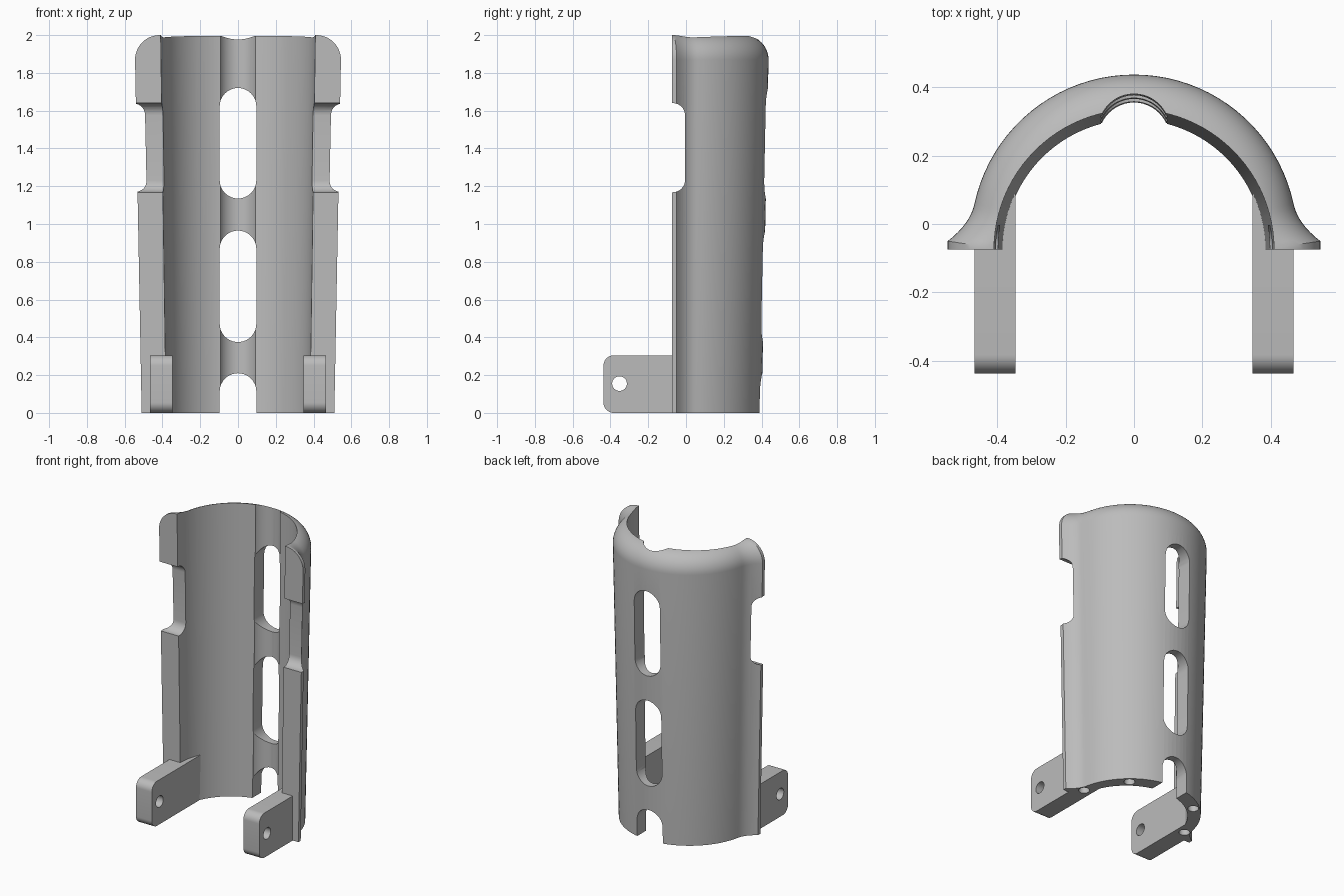
import bpy, bmesh
from math import sin, cos, pi, radians
from mathutils import Vector

cube = bpy.data.objects.get("Cube")
if cube:
    bpy.data.objects.remove(cube, do_unlink=True)

grey = bpy.data.materials.new("plain grey")
grey.use_nodes = True
colour = (0.5, 0.5, 0.5, 1)
grey.diffuse_color = colour
grey.node_tree.nodes["Principled BSDF"].inputs["Base Color"].default_value = colour


def loft(name, rings):
    """Closed solid through matching rings of points."""
    bm = bmesh.new()
    loops = [[bm.verts.new(p) for p in ring] for ring in rings]
    n = len(loops[0])
    for a, b in zip(loops, loops[1:]):
        for i in range(n):
            j = (i + 1) % n
            bm.faces.new((a[i], a[j], b[j], b[i]))
    bm.faces.new(loops[0])
    bm.faces.new(loops[-1])
    bmesh.ops.recalc_face_normals(bm, faces=bm.faces)
    mesh = bpy.data.meshes.new(name)
    bm.to_mesh(mesh)
    bm.free()
    mesh.materials.append(grey)
    obj = bpy.data.objects.new(name, mesh)
    bpy.context.collection.objects.link(obj)
    return obj


def activate(obj):
    bpy.ops.object.select_all(action='DESELECT')
    obj.select_set(True)
    bpy.context.view_layer.objects.active = obj


def cut(obj, cutter, keep=False):
    cutter.hide_render = True
    mod = obj.modifiers.new("cut", 'BOOLEAN')
    mod.operation = 'DIFFERENCE'
    mod.solver = 'EXACT'
    mod.object = cutter
    activate(obj)
    bpy.ops.object.modifier_apply(modifier=mod.name)
    if not keep:
        bpy.data.objects.remove(cutter, do_unlink=True)


def rounded(u0, u1, v0, v1, radii, steps=10):
    """Rounded rectangle; radii run from low-low corner anticlockwise."""
    corners = [(u0, v0, 1, 1), (u1, v0, -1, 1), (u1, v1, -1, -1), (u0, v1, 1, -1)]
    pts = []
    for k, ((u, v, su, sv), r) in enumerate(zip(corners, radii)):
        if r == 0:
            pts.append((u, v))
            continue
        for i in range(steps + 1):
            a = pi + k * pi / 2 + i / steps * pi / 2
            pts.append((u + su * r + r * cos(a), v + sv * r + r * sin(a)))
    return pts


def along_x(name, outline, x0, x1):
    return loft(name, [[(x, y, z) for y, z in outline] for x in (x0, x1)])


def along_y(name, outline, y0, y1):
    return loft(name, [[(x, y, z) for x, z in outline] for y in (y0, y1)])


def disc(r, cx, cy, z, n=32):
    return [(cx + r * cos(2 * pi * i / n), cy + r * sin(2 * pi * i / n), z) for i in range(n)]


def shell_section(z, inset):
    """Half-round outline with flared front edges."""
    t = min(z / 1.87, 1)
    radius = 0.44 + 0.037 * t - inset
    width = 0.51 + 0.035 * t - inset
    lip = -0.05 - 0.15 * inset
    a0 = radians(12)
    start = Vector((radius * cos(a0), radius * sin(a0) - 0.04))
    bend = start + Vector((sin(a0), -cos(a0))) * 0.06
    tip = Vector((width, lip))
    half = [(width, -0.075)]
    for i in range(9):
        s = i / 8
        half.append(tuple(tip * (1 - s) ** 2 + bend * 2 * s * (1 - s) + start * s * s))
    n = 20
    for i in range(1, n):
        a = a0 + (pi / 2 - a0) * i / n
        half.append((radius * cos(a), radius * sin(a) - 0.04))
    pts = half + [(0, radius - 0.04)] + [(-x, y) for x, y in reversed(half)]
    return [(x, y, z) for x, y in pts]


# Tapered shell with rounded top edge
fillet = 0.13
rings = [shell_section(0, 0)]
for i in range(13):
    a = i / 12 * pi / 2
    rings.append(shell_section(1.87 + fillet * sin(a), fillet * (1 - cos(a))))
shell = loft("half_shell", rings)

# Tapered bore and the shallow groove down the middle
cut(shell, loft("bore", [disc(0.379, 0, -0.075, -0.1, 96), disc(0.411, 0, -0.075, 2.1, 96)]))
cut(shell, loft("groove", [disc(0.104, 0, 0.247, -0.1, 48), disc(0.104, 0, 0.278, 2.1, 48)]))

# Rounded slots through the back
w = 0.097
for z0, z1 in ((-0.3, 0.21), (0.375, 0.965), (1.135, 1.72)):
    cut(shell, along_y("slot", rounded(-w, w, z0, z1, [w * 0.999] * 4), 0.1, 0.7))

# Side notches in the front edges
cut(shell, along_x("notch", rounded(-0.3, -0.005, 1.168, 1.64, [0, 0.065, 0.065, 0]), -1, 1))

# Mounting ears and their roots on the inner wall
parts = [shell]
roots = []
for side, s in (("left", 1), ("right", -1)):
    ear = along_x(side + "_ear", rounded(-0.437, -0.05, 0, 0.305, [0.055, 0, 0, 0.055]),
                  s * 0.347, s * 0.467)
    pin = [(-0.352 + y, 0.155 + z) for y, z, _ in disc(0.039, 0, 0, 0)]
    cut(ear, along_x("pin_hole", pin, s * 0.2, s * 0.6))
    root = along_x(side + "_ear_root", rounded(-0.05, 0.1, 0, 0.305, [0] * 4),
                   s * 0.347, s * 0.4)
    parts += [ear, root]
    # Screw holes in the base
    for angle in (8, 51):
        a = radians(angle)
        x, y = s * 0.41 * cos(a), 0.41 * sin(a) - 0.055
        hole = loft("screw_hole", [disc(0.034, x, y, -0.1), disc(0.034, x, y, 0.15)])
        if angle == 8:
            cut(root, hole, keep=True)
        cut(shell, hole)

for obj in parts:
    activate(obj)
    bpy.ops.object.shade_smooth_by_angle(angle=radians(30))
